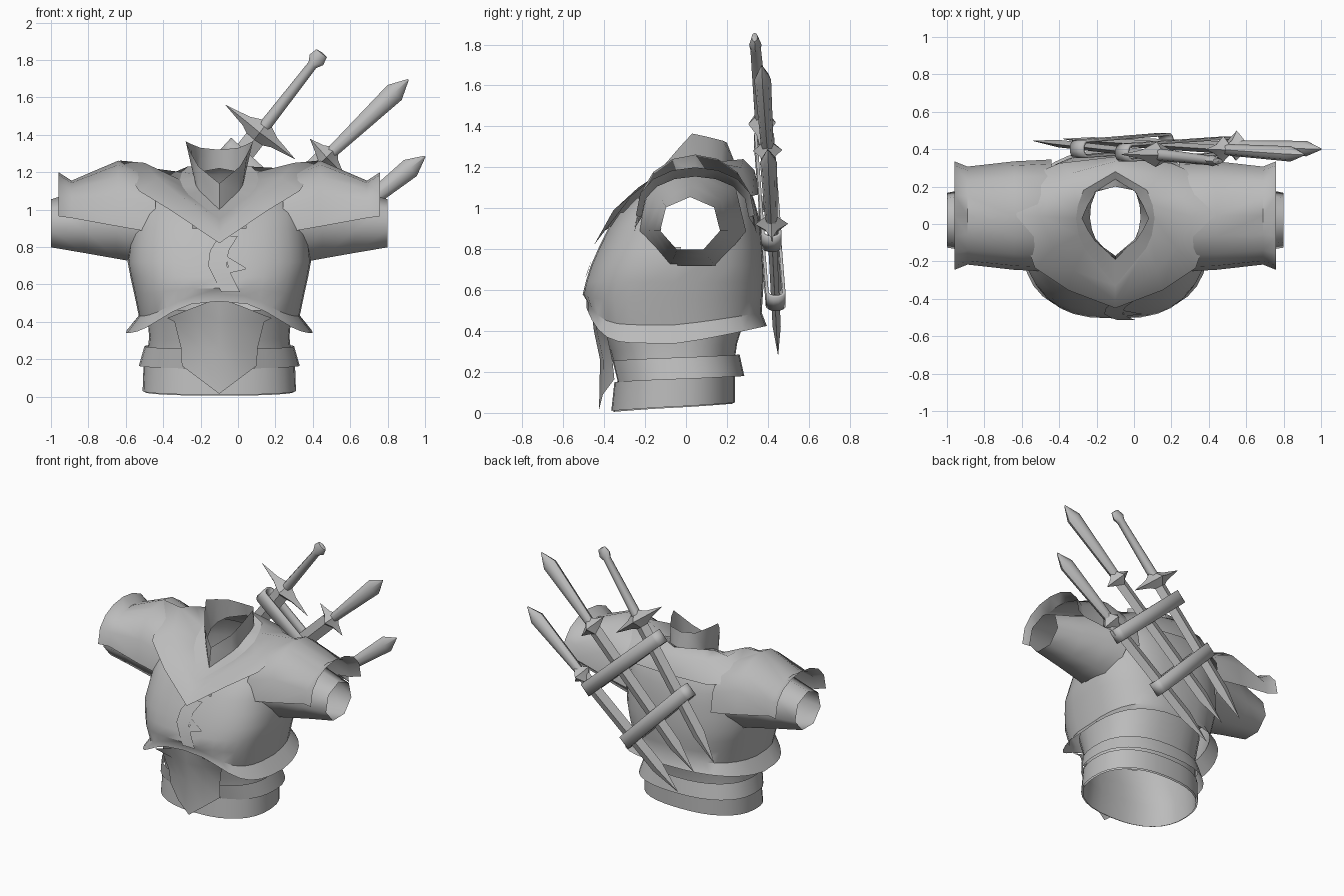
import bpy, bmesh, math
from mathutils import Vector

cube = bpy.data.objects.get("Cube")
if cube:
    bpy.data.objects.remove(cube)

CX = -0.10  # body centre line

grey = bpy.data.materials.new("plain grey")
grey.use_nodes = True
grey.diffuse_color = (0.5, 0.5, 0.5, 1)
grey.node_tree.nodes["Principled BSDF"].inputs["Base Color"].default_value = (0.5, 0.5, 0.5, 1)


def loft(name, rings, closed=True, keep=None, angle=40):
    """Skin a list of equally long point rings."""
    bm = bmesh.new()
    rows = [[bm.verts.new(p) for p in ring] for ring in rings]
    n = len(rows[0])
    for a, b in zip(rows, rows[1:]):
        for i in range(n if closed else n - 1):
            j = (i + 1) % n
            bm.faces.new((a[i], a[j], b[j], b[i]))
    if keep:
        drop = [f for f in bm.faces if not keep(f.calc_center_median())]
        bmesh.ops.delete(bm, geom=drop, context='FACES')
    bmesh.ops.remove_doubles(bm, verts=bm.verts, dist=0.0005)
    bmesh.ops.recalc_face_normals(bm, faces=bm.faces)
    mesh = bpy.data.meshes.new(name)
    bm.to_mesh(mesh)
    bm.free()
    mesh.materials.append(grey)
    obj = bpy.data.objects.new(name, mesh)
    bpy.context.collection.objects.link(obj)
    bpy.ops.object.select_all(action='DESELECT')
    obj.select_set(True)
    bpy.context.view_layer.objects.active = obj
    bpy.ops.object.shade_smooth_by_angle(angle=math.radians(angle))
    return obj


def body_ring(z, half, front, back, rise=0, tilt=0, power=0.85, n=32):
    """Boxy oval; rise lifts the front, tilt lifts the back."""
    ring = []
    for i in range(n):
        a = 2 * math.pi * i / n
        c, s = math.cos(a), math.sin(a)
        x = half * math.copysign(abs(c) ** power, c)
        t = math.copysign(abs(s) ** (power if s < 0 else 0.85), s)
        y = (front + back) / 2 + (back - front) / 2 * t
        dz = rise * max(0, -s) ** 5 + 0.5 * rise * max(0, s) + tilt * (1 + s) / 2
        ring.append((CX + x, y, z + dz))
    return ring


def mirrored_ring(points):
    """Closed ring from a half outline running from back to front."""
    right = [(CX + x, y, z) for x, y, z in points]
    left = [(CX - x, y, z) for x, y, z in points[-2:0:-1]]
    return right + left


# Chest shell with flared hem, open at the neck and arms
CHEST = [(0.34, 0.50, -0.485, 0.395, 0.17), (0.43, 0.43, -0.485, 0.37, 0.12),
         (0.55, 0.455, -0.505, 0.375, 0.03), (0.64, 0.475, -0.49, 0.38, 0),
         (0.72, 0.49, -0.465, 0.38, 0), (0.81, 0.48, -0.425, 0.375, 0),
         (0.90, 0.47, -0.38, 0.365, 0), (0.98, 0.46, -0.325, 0.35, 0),
         (1.05, 0.43, -0.255, 0.33, 0), (1.13, 0.36, -0.15, 0.29, 0)]


def chest_keep(p):
    x = abs(p.x - CX)
    arm = x > 0.3 and ((p.y - 0.03) / 0.2) ** 2 + ((p.z - 0.94) / 0.2) ** 2 < 1
    neck = p.y < 0 and p.z > 0.86 + 0.65 * x
    return not arm and not neck


loft("chest_shell", [body_ring(*lv, power=0.73) for lv in CHEST], keep=chest_keep)


def chest_front(z):
    for a, b in zip(CHEST, CHEST[1:]):
        if a[0] <= z <= b[0]:
            return a[2] + (b[2] - a[2]) * (z - a[0]) / (b[0] - a[0])
    return CHEST[-1][2]


# Waist and belts
loft("waist", [body_ring(z, h, f, b, 0, 0.04) for z, h, f, b in
               [(0.005, 0.40, -0.355, 0.23), (0.16, 0.39, -0.335, 0.23),
                (0.30, 0.375, -0.37, 0.25), (0.46, 0.39, -0.43, 0.30)]])
loft("lower_belt", [body_ring(0.01, 0.41, -0.365, 0.24, 0, 0.04),
                    body_ring(0.15, 0.405, -0.35, 0.24, 0, 0.04)])
loft("upper_belt", [body_ring(0.15, 0.43, -0.35, 0.285, 0, 0.03),
                    body_ring(0.255, 0.40, -0.375, 0.262, 0, 0.03)],
     keep=lambda p: p.y > -0.1 or abs(p.x - CX) > 0.2)

# Pointed front plate below the chest
loft("front_plate", [[(CX + k * w, y + k * k * bend, z + abs(k) * lift) for k in (-1, -0.5, 0, 0.5, 1)]
                     for z, w, y, bend, lift in [(0.53, 0.28, -0.465, 0.05, -0.11), (0.40, 0.24, -0.45, 0.06, 0),
                                                 (0.26, 0.205, -0.42, 0.06, 0),
                                                 (0.015, 0.2, -0.425, 0.075, 0.15)]],
     closed=False)

# Shawl collar over the shoulders, then the standing collar
NECK = [(0, 0.28, 1.24), (0.17, 0.18, 1.23), (0.2, 0.1, 1.2), (0.21, 0.03, 1.16),
        (0.195, -0.06, 1.12), (0.165, -0.13, 1.08), (0, -0.33, 0.95)]
FOLD = [(0, 0.335, 1.185), (0.24, 0.27, 1.2), (0.35, 0.16, 1.22), (0.4, 0.04, 1.25),
        (0.33, -0.13, 1.17), (0.22, -0.25, 1.08), (0, -0.41, 0.88)]
EDGE = [(0, 0.36, 1.07), (0.3, 0.325, 1.06), (0.45, 0.26, 1.08), (0.53, 0.05, 1.262),
        (0.43, -0.235, 1.1), (0.25, -0.355, 0.99), (0, -0.45, 0.82)]
loft("shawl", [mirrored_ring(r) for r in (NECK, FOLD, EDGE)], angle=70)
FOOT = [(0, 0.24, 1.22), (0.11, 0.17, 1.2), (0.13, 0.1, 1.19), (0.135, 0.03, 1.17),
        (0.125, -0.03, 1.13), (0.105, -0.08, 1.1), (0, -0.19, 1.0)]
RIM = [(0, 0.2, 1.32), (0.1, 0.18, 1.33), (0.15, 0.1, 1.35), (0.18, 0.03, 1.365),
       (0.15, -0.03, 1.3), (0.11, -0.09, 1.23), (0, -0.17, 1.14)]
loft("collar", [mirrored_ring(r) for r in (NECK, FOOT, RIM)], angle=60)

# Winding chest seam and its small dart
seam = []
for z, x in [(0.86, 0.05), (0.78, 0.0), (0.70, -0.01), (0.62, 0.03), (0.56, 0.06)]:
    y = chest_front(z) - 0.01
    seam.append([(CX + x - 0.05, y, z), (CX + x + 0.05, y, z)])
loft("chest_seam", seam, closed=False)
loft("seam_dart", [[(CX + x, chest_front(z) - 0.011 + x * 0.04, z) for x, z in row]
                   for row in [((0.04, 0.75), (0.05, 0.66)), ((0.14, 0.69), (0.14, 0.68))]], closed=False)

# Sleeves and shoulder guards on both sides
for side, label in ((1, "left"), (-1, "right")):
    rings = []
    for x, cy, ry, cz, rz in [(0.40, 0.03, 0.27, 0.945, 0.26), (0.55, 0.03, 0.23, 0.945, 0.23),
                              (0.72, 0.025, 0.185, 0.93, 0.18), (0.90, 0.02, 0.15, 0.92, 0.135)]:
        rings.append([(CX + side * x, cy + ry * math.sin(a), cz + rz * math.cos(a))
                      for a in [2 * math.pi * i / 7 for i in range(7)]])
    loft(label + "_sleeve", rings, angle=60)
    rings = []
    for x, ry, top, low in [(0.34, 0.30, 1.18, 0.875), (0.54, 0.29, 1.262, 0.91),
                            (0.79, 0.262, 1.155, 0.955), (0.86, 0.29, 1.2, 0.965)]:
        rings.append([(CX + side * x, 0.045 - ry * math.cos(a), low + (top - low) * math.sin(a) ** 0.8)
                      for a in [math.pi * i / 8 for i in range(9)]])
    loft(label + "_shoulder_guard", rings, closed=False, angle=50)


def spindle(name, origin, axis, u, v, stations, n, angle=35):
    """Skin rings of given half sizes along an axis."""
    rings = []
    for t, w, h in stations:
        c = origin + axis * t
        rings.append([c + u * (w * math.cos(a)) + v * (h * math.sin(a))
                      for a in [2 * math.pi * i / n for i in range(n)]])
    return loft(name, rings, angle=angle)


# Three swords: pommel end, tip, grip length, guard half length, guard radius, grip radii
SWORDS = [("upper", (0.45, 0.335, 1.84), (-0.54, 0.445, 0.57), 0.54, 0.235, 0.075, 0.026, 0.034),
          ("middle", (0.91, 0.37, 1.695), (-0.38, 0.455, 0.47), 0.60, 0.13, 0.08, 0.03, 0.055),
          ("lower", (1.0, 0.40, 1.285), (-0.25, 0.45, 0.285), 0.58, 0.09, 0.09, 0.03, 0.055)]
for label, top, tip, grip, reach, radius, r0, r1 in SWORDS:
    top, tip = Vector(top), Vector(tip)
    axis = (tip - top).normalized()
    u = axis.cross(Vector((0, 1, 0))).normalized()
    v = axis.cross(u)
    length = (tip - top).length
    spindle(label + "_sword_blade", top, axis, u, v,
            [(grip, 0.055, 0.022), (length - 0.22, 0.055, 0.02), (length, 0.001, 0.001)], 4)
    if label == "upper":
        handle = [(0, 0.001, 0.001), (0.005, 0.035, 0.015), (0.05, 0.046, 0.03),
                  (0.085, r0, r0), (grip, r1, r1)]
    else:
        handle = [(0, 0.004, 0.004), (0.1, r1, r1 * 0.75), (grip, r0, r0)]
    spindle(label + "_sword_grip", top, axis, u, v, handle, 8, 50)
    spindle(label + "_sword_guard", top + axis * grip, u, axis, v,
            [(-reach, 0.001, 0.001), (-reach * 0.4, radius * 0.4, radius * 0.35), (0, radius, radius * 0.9),
             (reach * 0.4, radius * 0.4, radius * 0.35), (reach, 0.001, 0.001)], 4)

# Two straps looped around the blades
for label, a, b in (("upper", (-0.07, 0.38, 1.35), (0.51, 0.42, 0.82)),
                    ("lower", (-0.31, 0.40, 1.03), (0.18, 0.44, 0.53))):
    a, b = Vector(a), Vector(b)
    u = (b - a).normalized()
    across = u.cross(Vector((0, 1, 0))).normalized()
    half = (b - a).length / 2
    loop = []
    for i in range(12):
        ang = 2 * math.pi * (i + 0.5) / 12
        c, s = math.cos(ang), math.sin(ang)
        loop.append((a + b) / 2 + u * (math.copysign(half - 0.04, c) + 0.04 * c) + Vector((0, 0.05 * s, 0)))
    strap = loft(label + "_strap", [[p + across * k for p in loop] for k in (-0.048, 0.048)])
    solid = strap.modifiers.new("thickness", 'SOLIDIFY')
    solid.thickness = 0.015
